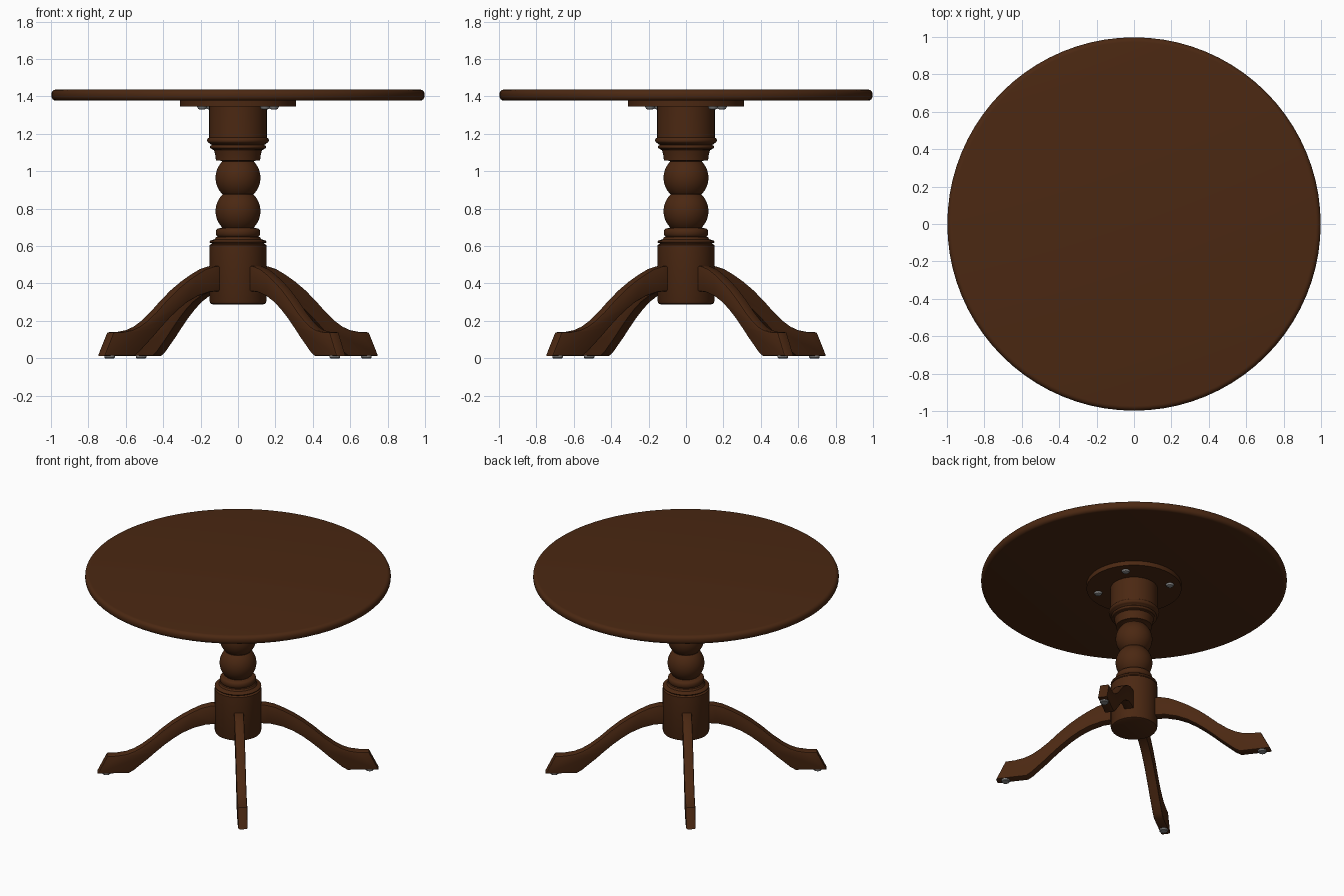
import bpy, bmesh, math
from mathutils import Matrix

if "Cube" in bpy.data.objects:
    bpy.data.objects.remove(bpy.data.objects["Cube"])


def mat(name, rgb):
    m = bpy.data.materials.new(name)
    m.diffuse_color = (*rgb, 1)
    m.use_nodes = True
    m.node_tree.nodes["Principled BSDF"].inputs["Base Color"].default_value = m.diffuse_color
    return m


WOOD = mat("dark_brown_wood", (0.070, 0.021, 0.006))
METAL = mat("grey_metal", (0.25, 0.25, 0.25))


def finish(bm, name, material, angle=35):
    bmesh.ops.recalc_face_normals(bm, faces=bm.faces)
    me = bpy.data.meshes.new(name)
    bm.to_mesh(me)
    bm.free()
    me.materials.append(material)
    ob = bpy.data.objects.new(name, me)
    bpy.context.collection.objects.link(ob)
    bpy.ops.object.select_all(action='DESELECT')
    ob.select_set(True)
    bpy.context.view_layer.objects.active = ob
    bpy.ops.object.shade_smooth_by_angle(angle=math.radians(angle))
    return ob


def lathe(name, profile, material, n=64, at=(0, 0, 0)):
    """Revolve (radius, z) points round the z axis, with flat caps."""
    bm = bmesh.new()
    rings = []
    for r, z in profile:
        rings.append([bm.verts.new((at[0] + r * math.cos(2 * math.pi * i / n),
                                    at[1] + r * math.sin(2 * math.pi * i / n),
                                    at[2] + z)) for i in range(n)])
    for a, b in zip(rings, rings[1:]):
        for i in range(n):
            j = (i + 1) % n
            bm.faces.new((a[i], a[j], b[j], b[i]))
    bm.faces.new(rings[0])
    bm.faces.new(rings[-1])
    return finish(bm, name, material)


def arc(cr, cz, rr, rz, a0, a1, n):
    return [(cr + rr * math.cos(math.radians(a0 + (a1 - a0) * i / n)),
             cz + rz * math.sin(math.radians(a0 + (a1 - a0) * i / n)))
            for i in range(n + 1)]


# Round top with a softened edge
lathe("table_top", arc(0.972, 1.403, 0.026, 0.026, -90, 0, 6)
      + arc(0.972, 1.411, 0.026, 0.026, 0, 90, 6), WOOD, 80)

# Mounting plate under the top
lathe("mounting_plate", [(0.31, 1.345), (0.31, 1.378)], WOOD)

# Turned column, bottom to top
column = [(0.135, 0.288), (0.147, 0.293), (0.152, 0.305), (0.152, 0.605), (0.14, 0.612)]
column += arc(0.14, 0.623, 0.012, 0.008, -80, 80, 6)
column += [(0.125, 0.636), (0.118, 0.648)]
column += arc(0.106, 0.672, 0.013, 0.022, -80, 80, 8)
column += [(0.09, 0.697)]
column += arc(0, 0.787, 0.12, 0.122, -46, 46, 16)
column += arc(0, 0.965, 0.12, 0.122, -46, 46, 16)
column += [(0.09, 1.056), (0.118, 1.057), (0.121, 1.085), (0.128, 1.113), (0.14, 1.117)]
column += arc(0.138, 1.13, 0.012, 0.01, -80, 80, 6)
column += [(0.148, 1.146)]
column += arc(0.152, 1.165, 0.013, 0.015, -80, 80, 8)
column += [(0.154, 1.185), (0.154, 1.35)]
lathe("turned_column", column, WOOD)

# Curved leg outline: (distance from centre, height)
TOP = [(0.12, 0.495), (0.18, 0.492), (0.24, 0.476), (0.30, 0.447), (0.365, 0.41),
       (0.43, 0.366), (0.50, 0.309), (0.565, 0.25), (0.63, 0.2), (0.68, 0.17),
       (0.73, 0.151), (0.79, 0.141), (0.855, 0.139)]
BOTTOM = [(0.918, 0.013), (0.715, 0.013), (0.68, 0.035), (0.64, 0.07), (0.59, 0.113),
          (0.54, 0.16), (0.48, 0.213), (0.42, 0.26), (0.36, 0.299), (0.29, 0.332),
          (0.21, 0.354), (0.12, 0.36)]
HALF = 0.032
ANGLES = [math.radians(37 + 90 * k) for k in range(4)]

for k, ang in enumerate(ANGLES):
    rot = Matrix.Rotation(ang, 4, 'Z')
    bm = bmesh.new()
    f = bm.faces.new([bm.verts.new((r, -HALF, z)) for r, z in TOP + BOTTOM])
    ext = bmesh.ops.extrude_face_region(bm, geom=[f])
    moved = [g for g in ext['geom'] if isinstance(g, bmesh.types.BMVert)]
    bmesh.ops.translate(bm, verts=moved, vec=(0, 2 * HALF, 0))
    # Soften the long edges of both sides
    rim = [e for e in bm.edges if abs(e.verts[0].co.y - e.verts[1].co.y) < 1e-5]
    bmesh.ops.bevel(bm, geom=rim, offset=0.009, segments=2, profile=0.5, affect='EDGES')
    bmesh.ops.transform(bm, matrix=rot, verts=bm.verts)
    finish(bm, f"leg_{k + 1}", WOOD)

    # Foot glide below each leg and screw head below the plate
    c, s = math.cos(ang), math.sin(ang)
    lathe(f"foot_glide_{k + 1}", [(0.024, 0), (0.028, 0.004), (0.028, 0.016)], METAL, 24,
          (0.86 * c, 0.86 * s, 0))
    lathe(f"screw_head_{k + 1}", [(0.012, 1.33), (0.022, 1.334), (0.028, 1.347)], METAL, 20,
          (0.24 * c, 0.24 * s, 0))
